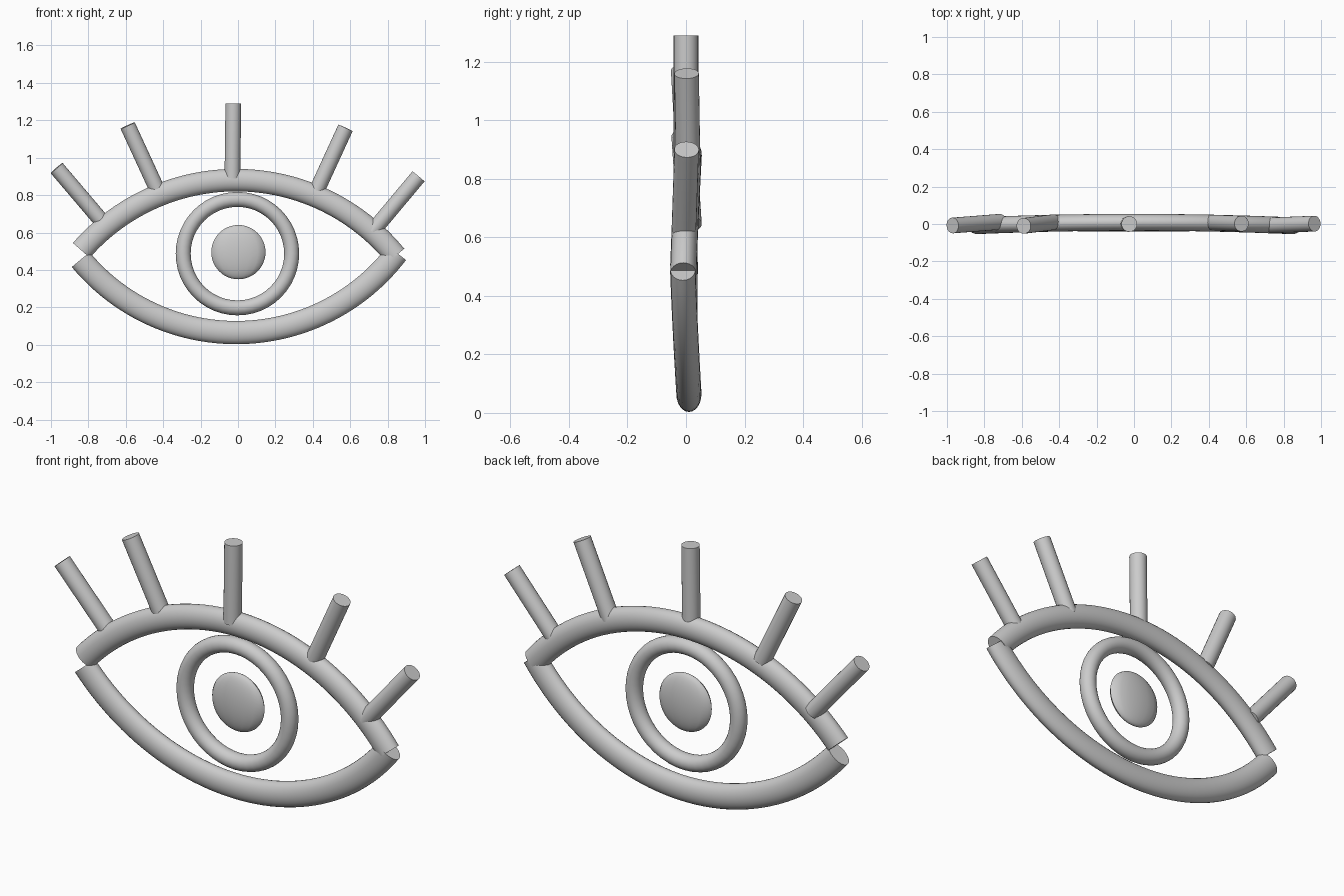
import bpy, bmesh
from math import sin, cos, pi, radians
from mathutils import Vector

cube = bpy.data.objects.get("Cube")
if cube:
    bpy.data.objects.remove(cube, do_unlink=True)

grey = bpy.data.materials.new("plain_grey")
grey.use_nodes = True
grey.diffuse_color = (0.6, 0.6, 0.6, 1)
grey.node_tree.nodes["Principled BSDF"].inputs["Base Color"].default_value = grey.diffuse_color


def finish(name, bm):
    """Turn a bmesh into a smooth grey object with sharp caps."""
    bmesh.ops.recalc_face_normals(bm, faces=bm.faces)
    mesh = bpy.data.meshes.new(name)
    bm.to_mesh(mesh)
    bm.free()
    mesh.materials.append(grey)
    obj = bpy.data.objects.new(name, mesh)
    bpy.context.collection.objects.link(obj)
    bpy.ops.object.select_all(action='DESELECT')
    obj.select_set(True)
    bpy.context.view_layer.objects.active = obj
    bpy.ops.object.shade_smooth_by_angle(angle=radians(40))
    return obj


def arc_tube(name, centre, radius, start, end, thick, depth, bow=0.0, steps=48, sides=24):
    """Sweep an oval section round an arc in the xz plane; angles run from +z to +x."""
    bm = bmesh.new()
    closed = abs(end - start) >= 360
    rings = []
    for i in range(steps + (0 if closed else 1)):
        t = radians(start + (end - start) * i / steps)
        out = Vector((sin(t), 0, cos(t)))
        mid = Vector((centre[0], 0, centre[1])) + out * radius
        mid.y = bow * (0.5 - mid.x ** 2 / 0.7)
        ring = []
        for k in range(sides):
            a = 2 * pi * k / sides
            ring.append(bm.verts.new(mid + out * thick * cos(a) + Vector((0, depth * sin(a), 0))))
        rings.append(ring)
    pairs = list(zip(rings, rings[1:]))
    if closed:
        pairs.append((rings[-1], rings[0]))
    else:
        bm.faces.new(rings[0])
        bm.faces.new(rings[-1])
    for a, b in pairs:
        for k in range(sides):
            n = (k + 1) % sides
            bm.faces.new((a[k], a[n], b[n], b[k]))
    return finish(name, bm)


def lash(name, base, tip, radius=0.042):
    """Straight round rod from the lid to the tip."""
    base, tip = Vector(base), Vector(tip)
    axis = tip - base
    bm = bmesh.new()
    bmesh.ops.create_cone(bm, cap_ends=True, segments=24, radius1=radius,
                          radius2=radius, depth=axis.length)
    bmesh.ops.rotate(bm, verts=bm.verts, matrix=axis.to_track_quat('Z', 'Y').to_matrix())
    bmesh.ops.translate(bm, verts=bm.verts, vec=(base + tip) / 2)
    return finish(name, bm)


# Lids
arc_tube("upper_lid", (-0.01, -0.22), 1.1, -48.8, 50.8, 0.06, 0.045, bow=0.018)
arc_tube("lower_lid", (-0.01, 1.145), 1.08, 180 + 50.3, 180 - 52.7, 0.062, 0.043, bow=0.02)

# Iris ring
arc_tube("iris_ring", (-0.003, 0.487), 0.29, 0, 360, 0.04, 0.04)

# Pupil: flattened ball
bm = bmesh.new()
bmesh.ops.create_uvsphere(bm, u_segments=16, v_segments=24, radius=0.145)
bmesh.ops.scale(bm, verts=bm.verts, vec=(1, 0.28, 1))
bmesh.ops.translate(bm, verts=bm.verts, vec=(0.002, 0, 0.495))
finish("pupil", bm)

# Lashes
lash("lash_outer_right", (-0.715, 0.012, 0.645), (-0.97, -0.008, 0.945))
lash("lash_inner_right", (-0.43, 0.01, 0.825), (-0.59, -0.01, 1.172))
lash("lash_middle", (-0.03, 0, 0.89), (-0.025, 0, 1.29))
lash("lash_inner_left", (0.412, 0.008, 0.805), (0.575, 0.002, 1.16))
lash("lash_outer_left", (0.718, -0.008, 0.605), (0.965, 0.002, 0.9))
